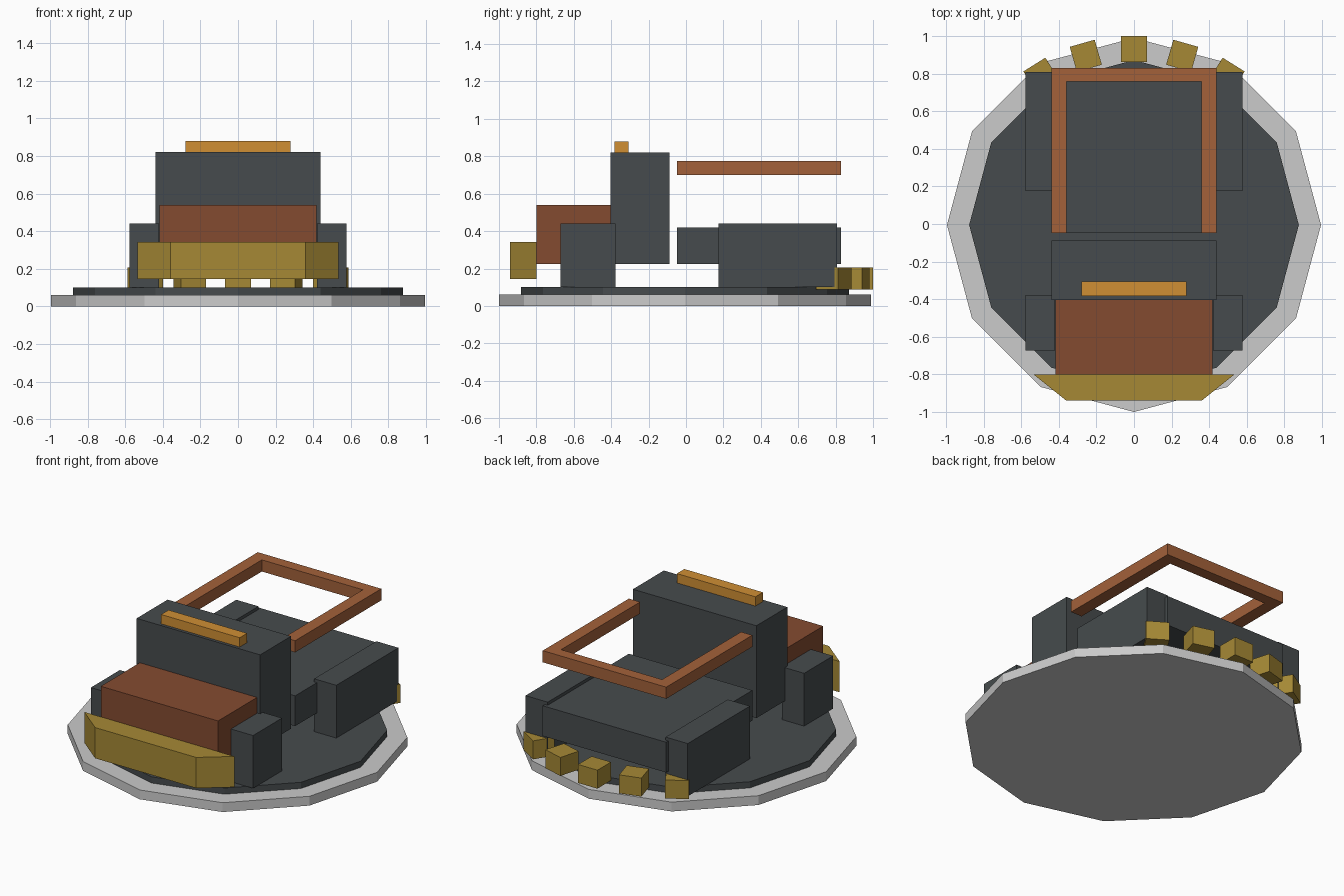
import bpy, bmesh, math
from mathutils import Matrix, Vector

if "Cube" in bpy.data.objects:
    bpy.data.objects.remove(bpy.data.objects["Cube"])


def material(name, r, g, b):
    def lin(c):
        c /= 255
        return c / 12.92 if c <= 0.04045 else ((c + 0.055) / 1.055) ** 2.4
    m = bpy.data.materials.new(name)
    m.diffuse_color = (lin(r), lin(g), lin(b), 1)
    m.use_nodes = True
    m.node_tree.nodes["Principled BSDF"].inputs["Base Color"].default_value = m.diffuse_color
    return m


GREY = material("light grey", 203, 203, 203)
SLATE = material("dark slate", 70, 75, 77)
RUST = material("rust brown", 132, 75, 48)
COPPER = material("copper brown", 163, 97, 58)
GOLD = material("old gold", 166, 137, 53)
AMBER = material("amber", 208, 143, 52)


def prism(name, outline, z0, z1, mat):
    """Extrude a flat outline from z0 to z1."""
    bm = bmesh.new()
    face = bm.faces.new([bm.verts.new((x, y, z0)) for x, y in outline])
    top = bmesh.ops.extrude_face_region(bm, geom=[face])["geom"]
    bmesh.ops.translate(bm, vec=(0, 0, z1 - z0),
                        verts=[v for v in top if isinstance(v, bmesh.types.BMVert)])
    bmesh.ops.recalc_face_normals(bm, faces=bm.faces)
    me = bpy.data.meshes.new(name)
    bm.to_mesh(me)
    bm.free()
    me.materials.append(mat)
    ob = bpy.data.objects.new(name, me)
    bpy.context.collection.objects.link(ob)
    return ob


def box(name, x0, x1, y0, y1, z0, z1, mat):
    return prism(name, [(x0, y0), (x1, y0), (x1, y1), (x0, y1)], z0, z1, mat)


def disc(name, r, z0, z1, mat):
    pts = [(r * math.cos(i * math.pi / 6), r * math.sin(i * math.pi / 6) - 0.005)
           for i in range(12)]
    return prism(name, pts, z0, z1, mat)


# Two-step base
disc("base_rim", 0.995, 0, 0.06, GREY)
disc("base_top", 0.877, 0.06, 0.10, SLATE)

# Truck body
box("cab", -0.44, 0.44, -0.403, -0.088, 0.225, 0.82, SLATE)
box("hood", -0.418, 0.418, -0.80, -0.403, 0.225, 0.54, RUST)
box("cargo_bed", -0.44, 0.44, -0.047, 0.83, 0.225, 0.42, SLATE)
box("roof_light", -0.28, 0.28, -0.383, -0.307, 0.82, 0.88, AMBER)

# Front plough bumper
prism("bumper", [(-0.535, -0.80), (-0.36, -0.94), (0.36, -0.94), (0.535, -0.80)],
      0.145, 0.343, GOLD)

# Wheel blocks
for side, s in (("left", -1), ("right", 1)):
    a, b = sorted((s * 0.42, s * 0.578))
    box("front_wheel_" + side, a, b, -0.672, -0.377, 0.10, 0.44, SLATE)
    box("rear_wheel_" + side, a, b, 0.175, 0.808, 0.10, 0.44, SLATE)

# Open-fronted frame above the bed
prism("bed_frame", [(-0.44, -0.047), (-0.36, -0.047), (-0.36, 0.757), (0.36, 0.757),
                    (0.36, -0.047), (0.44, -0.047), (0.44, 0.83), (-0.44, 0.83)],
      0.70, 0.775, COPPER)

# Arc of blocks along the rear of the base
for i in range(-2, 3):
    ob = box("rim_block_%d" % (i + 3), -0.069, 0.069, 0.862, 1.0, 0.087, 0.206, GOLD)
    ob.data.transform(Matrix.Rotation(math.radians(-16 * i), 4, "Z"))
